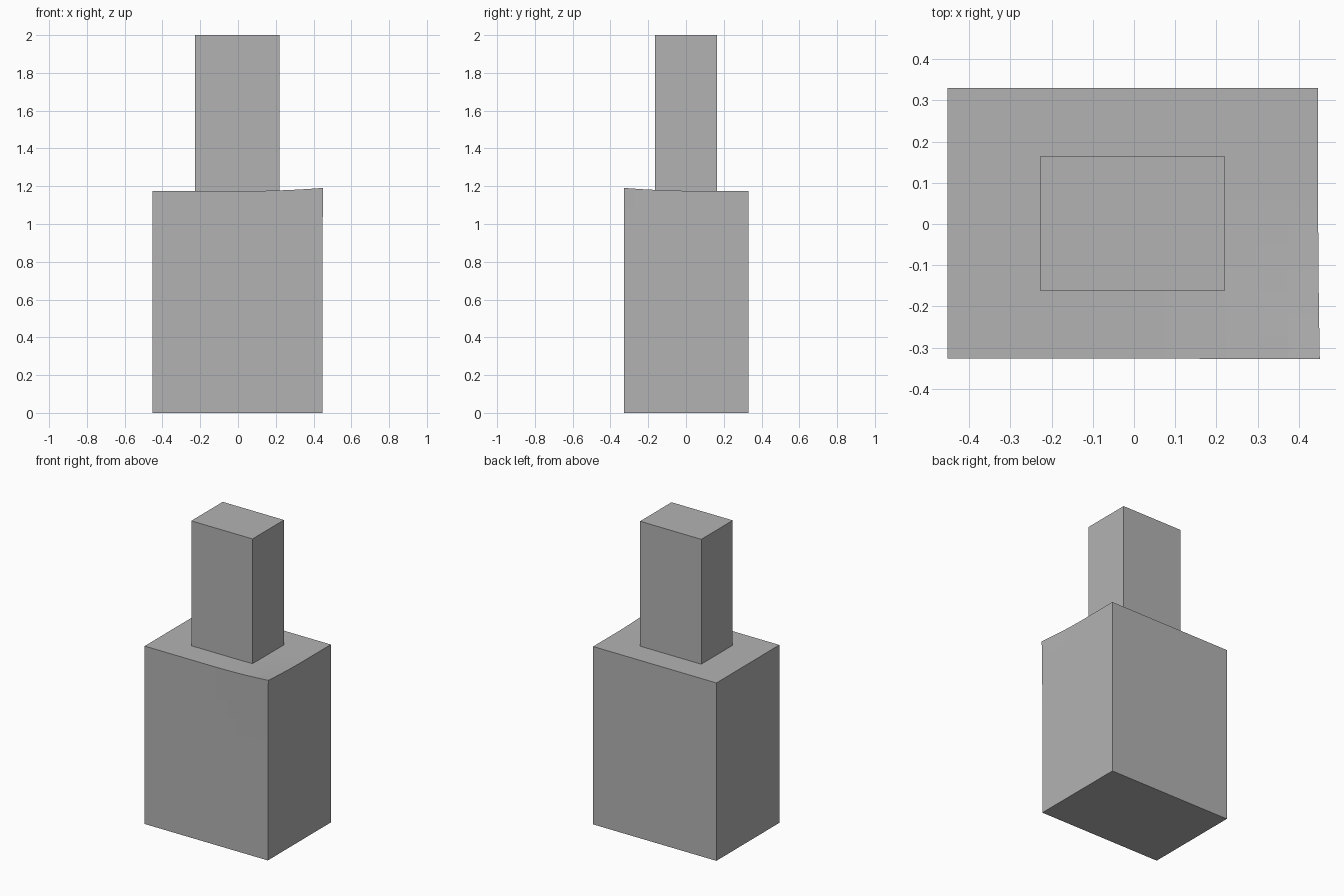
import bpy
import bmesh
from mathutils import Vector

default = bpy.data.objects.get("Cube")
if default:
    bpy.data.objects.remove(default, do_unlink=True)

grey = bpy.data.materials.new("plain grey")
grey.use_nodes = True
colour = (0.45, 0.45, 0.45, 1.0)
grey.diffuse_color = colour
grey.node_tree.nodes["Principled BSDF"].inputs["Base Color"].default_value = colour


def box(name, low, high, cuts=0, shape=None):
    """Flat-shaded box between two corners, optionally subdivided and reshaped."""
    low, high = Vector(low), Vector(high)
    bm = bmesh.new()
    bmesh.ops.create_cube(bm, size=1)
    for v in bm.verts:
        v.co = (low + high) / 2 + v.co * (high - low)
    if cuts:
        bmesh.ops.subdivide_edges(bm, edges=bm.edges[:], cuts=cuts, use_grid_fill=True)
    if shape:
        for v in bm.verts:
            v.co = shape(v.co)
    mesh = bpy.data.meshes.new(name)
    bm.to_mesh(mesh)
    bm.free()
    mesh.materials.append(grey)
    obj = bpy.data.objects.new(name, mesh)
    bpy.context.collection.objects.link(obj)
    return obj


# Bottle body, with its front left top corner pulled slightly outwards
corner = Vector((0.447, -0.327, 1.175))


def pull_corner(co):
    weight = max(0, 1 - (co - corner).length / 0.4) ** 2
    return co + Vector((0.004, -0.001, 0.016)) * weight


box("bottle_body", (-0.453, -0.327, 0), (0.447, 0.33, 1.175), 11, pull_corner)

# Narrow cap standing on the body
box("bottle_cap", (-0.227, -0.163, 1.175), (0.22, 0.165, 2))
